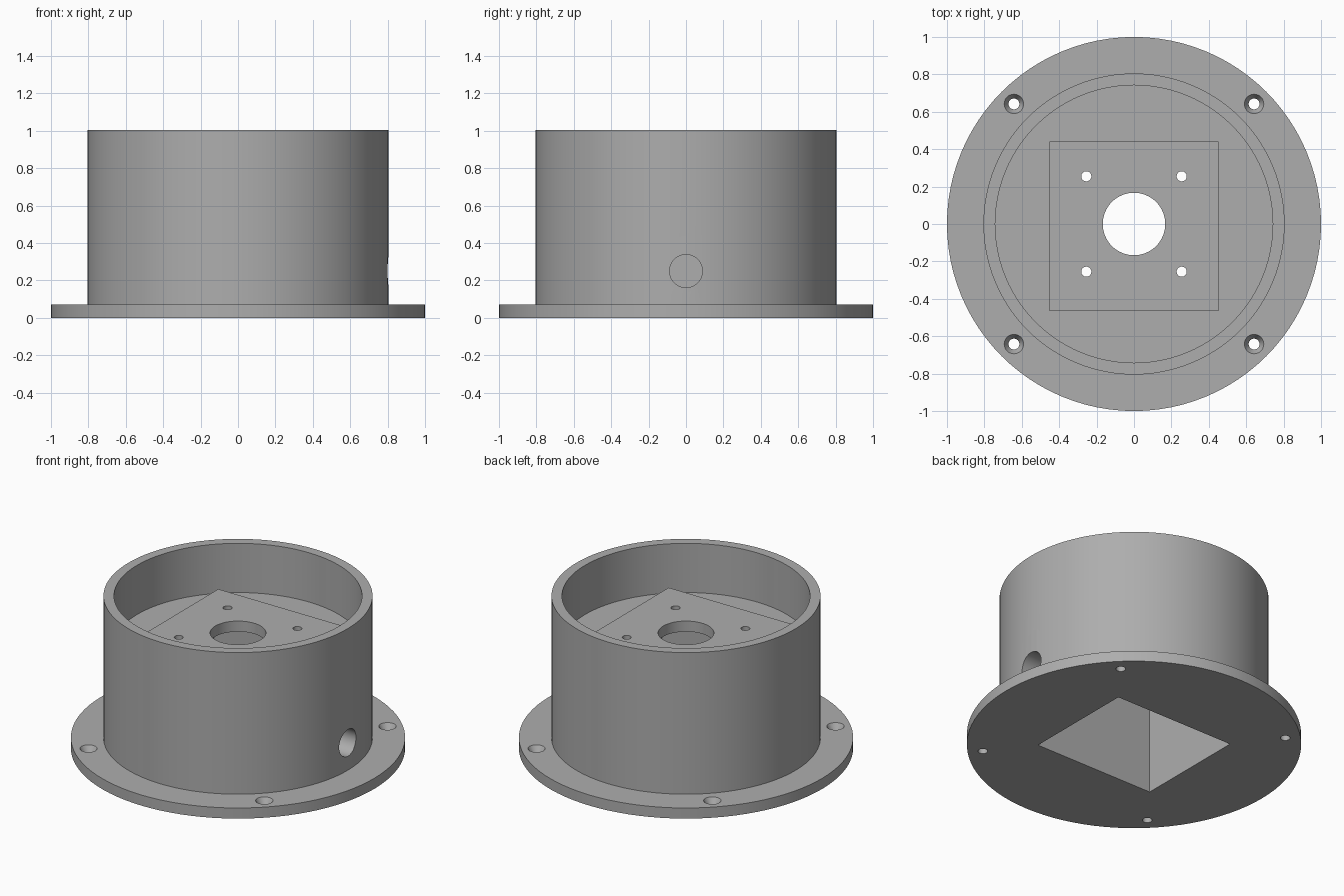
import bpy, bmesh, math
from mathutils import Matrix, Vector

if "Cube" in bpy.data.objects:
    bpy.data.objects.remove(bpy.data.objects["Cube"], do_unlink=True)

gray = bpy.data.materials.new("matte gray")
gray.use_nodes = True
color = (0.42, 0.42, 0.42, 1)
gray.diffuse_color = color
gray.node_tree.nodes["Principled BSDF"].inputs["Base Color"].default_value = color


def make(name, bm):
    bmesh.ops.recalc_face_normals(bm, faces=bm.faces)
    mesh = bpy.data.meshes.new(name)
    bm.to_mesh(mesh)
    bm.free()
    mesh.materials.append(gray)
    obj = bpy.data.objects.new(name, mesh)
    bpy.context.collection.objects.link(obj)
    return obj


def box(name, low, high):
    low, high = Vector(low), Vector(high)
    bm = bmesh.new()
    bmesh.ops.create_cube(bm, size=1, matrix=Matrix.Translation((low + high) / 2)
                          @ Matrix.Diagonal((*(high - low), 1)))
    return make(name, bm)


def lathe(name, profile, segments, place=Matrix()):
    # Revolve a profile that starts and ends on the axis
    bm = bmesh.new()
    verts = [bm.verts.new((r, 0, z)) for r, z in profile]
    edges = [bm.edges.new(pair) for pair in zip(verts, verts[1:])]
    bmesh.ops.spin(bm, geom=verts + edges, cent=(0, 0, 0), axis=(0, 0, 1),
                   angle=math.tau, steps=segments)
    bmesh.ops.remove_doubles(bm, verts=bm.verts, dist=1e-5)
    bmesh.ops.dissolve_limit(bm, angle_limit=0.001, verts=bm.verts, edges=bm.edges)
    bmesh.ops.transform(bm, matrix=place, verts=bm.verts)
    return make(name, bm)


def combine(target, tool, operation):
    mod = target.modifiers.new(tool.name, "BOOLEAN")
    mod.operation, mod.solver, mod.object = operation, "EXACT", tool
    bpy.context.view_layer.objects.active = target
    bpy.ops.object.modifier_apply(modifier=mod.name)
    bpy.data.objects.remove(tool, do_unlink=True)


FLOOR, PLATE, FLANGE = 0.68, 0.76, 0.07

# Flanged cup with a raised floor
housing = lathe("flanged_housing", [(0, 0), (1, 0), (1, FLANGE), (0.805, FLANGE),
                (0.805, 1.005), (0.742, 1.005), (0.742, FLOOR), (0, FLOOR)], 96)

# Square mounting plate on the floor
combine(housing, box("mounting_plate", (-0.452, -0.465, 0.6), (0.452, 0.44, PLATE)), "UNION")

# Pocket open to the underside
combine(housing, box("pocket", (-0.436, -0.374, -0.1), (0.436, 0.374, 0.69)), "DIFFERENCE")


def drill(radius, low, high, place, segments=32):
    tool = lathe("drill", [(0, low), (radius, low), (radius, high), (0, high)], segments, place)
    combine(housing, tool, "DIFFERENCE")


# Shaft hole and cable hole
drill(0.167, 0.5, 1, Matrix(), 64)
drill(0.088, 0.3, 1, Matrix.Translation((0, 0, 0.25)) @ Matrix.Rotation(math.pi / 2, 4, "Y"), 48)

# Screw holes in the plate, countersunk holes in the flange
for sx in (-1, 1):
    for sy in (-1, 1):
        drill(0.027, 0.5, 1, Matrix.Translation((sx * 0.255, sy * 0.255, 0)))
        sink = [(0, -0.1), (0.029, -0.1), (0.029, 0.03), (0.052, FLANGE), (0.052, 0.1), (0, 0.1)]
        combine(housing, lathe("countersink", sink, 32,
                Matrix.Translation((sx * 0.642, sy * 0.642, 0))), "DIFFERENCE")

bpy.ops.object.select_all(action="DESELECT")
housing.select_set(True)
bpy.context.view_layer.objects.active = housing
bpy.ops.object.shade_smooth_by_angle(angle=math.radians(25))
